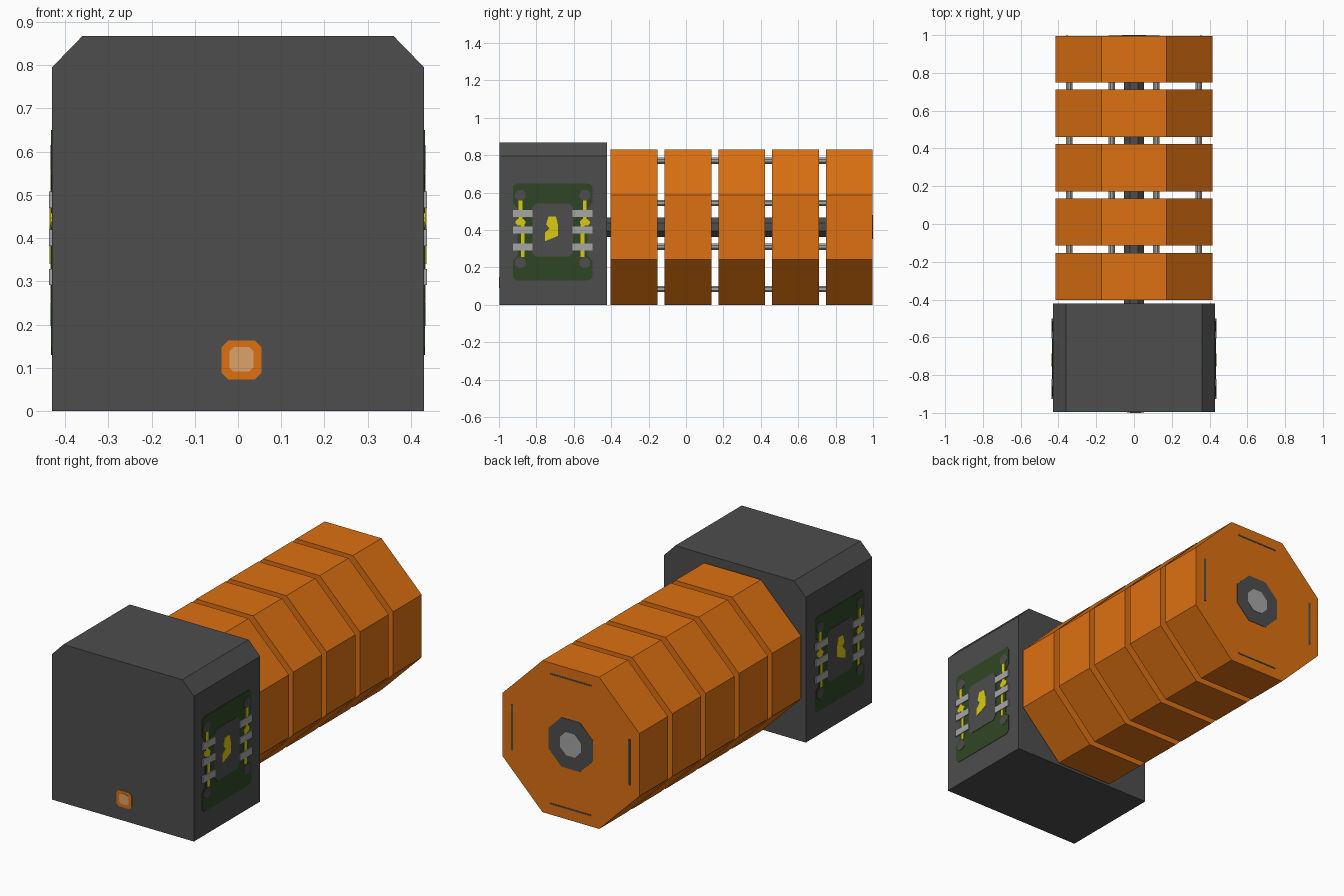
import bpy, bmesh, math
from mathutils import Vector

if "Cube" in bpy.data.objects:
    bpy.data.objects.remove(bpy.data.objects["Cube"])


def material(name, r, g, b):
    m = bpy.data.materials.new(name)
    m.diffuse_color = (r, g, b, 1)
    m.use_nodes = True
    m.node_tree.nodes["Principled BSDF"].inputs["Base Color"].default_value = m.diffuse_color
    return m


ORANGE = material("orange", 0.72, 0.165, 0.006)
DARK = material("dark grey", 0.075, 0.075, 0.075)
LIGHT = material("light grey", 0.38, 0.38, 0.38)
GREEN = material("board green", 0.028, 0.062, 0.018)
YELLOW = material("yellow", 0.70, 0.60, 0.005)
TAN = material("tan", 0.72, 0.37, 0.14)


def prism(name, pts, lo, hi, axis, mat, mirror=False):
    """Extrude a 2D profile (x,z) along y, or (y,z) along x."""
    place = (lambda p, t: (p[0], t, p[1])) if axis == "y" else (lambda p, t: (t, p[0], p[1]))
    bm = bmesh.new()
    face = bm.faces.new([bm.verts.new(place(p, lo)) for p in pts])
    ext = bmesh.ops.extrude_face_region(bm, geom=[face])
    move = Vector((0, hi - lo, 0)) if axis == "y" else Vector((hi - lo, 0, 0))
    bmesh.ops.translate(bm, verts=[v for v in ext["geom"] if isinstance(v, bmesh.types.BMVert)], vec=move)
    bmesh.ops.recalc_face_normals(bm, faces=bm.faces)
    me = bpy.data.meshes.new(name)
    bm.to_mesh(me)
    bm.free()
    me.materials.append(mat)
    ob = bpy.data.objects.new(name, me)
    bpy.context.collection.objects.link(ob)
    if mirror:
        ob.modifiers.new("mirror", "MIRROR").use_axis[0] = True
    return ob


def ngon(cx, cz, apothem, n=8):
    r = apothem / math.cos(math.pi / n)
    return [(cx + r * math.cos((2 * i + 1) * math.pi / n),
             cz + r * math.sin((2 * i + 1) * math.pi / n)) for i in range(n)]


def rect(x0, x1, z0, z1, c=0.0):
    """Rectangle, with cut corners when c > 0."""
    if not c:
        return [(x0, z0), (x1, z0), (x1, z1), (x0, z1)]
    return [(x0 + c, z0), (x1 - c, z0), (x1, z0 + c), (x1, z1 - c),
            (x1 - c, z1), (x0 + c, z1), (x0, z1 - c), (x0, z0 + c)]


# Main housing with chamfered top edges
prism("housing", [(-0.43, 0), (0.43, 0), (0.43, 0.795), (0.36, 0.867), (-0.36, 0.867), (-0.43, 0.795)],
      -0.996, -0.422, "y", DARK)

# Front button
prism("button_ring", rect(-0.038, 0.054, 0.073, 0.163, 0.015), -0.998, -0.995, "y", ORANGE)
prism("button_centre", rect(-0.02, 0.036, 0.091, 0.148, 0.01), -1.0, -0.995, "y", TAN)

# Octagonal segments on a shaft
CZ = 0.415
for i in range(5):
    y0 = -0.403 + 0.288 * i
    y1 = 0.996 if i == 4 else y0 + 0.25
    prism(f"segment_{i + 1}", ngon(0, CZ, 0.415), y0, y1, "y", ORANGE)
prism("shaft", ngon(0, 0.416, 0.052), -0.45, 0.98, "y", DARK)
prism("end_washer", ngon(0, 0.416, 0.135), 0.99, 0.998, "y", DARK)
prism("end_pin", ngon(0, 0.416, 0.064), 0.99, 1.0, "y", LIGHT)

# Eight tie rods and the four slots that show on the end face
RZ = 0.428
A, B = 0.343, 0.117
for sx in (-1, 1):
    for sz in (-1, 1):
        for dx, dz in ((A, B), (B, A)):
            prism("tie_rod", ngon(sx * dx, RZ + sz * dz, 0.017), -0.39, 0.985, "y", LIGHT)
for s in (-1, 1):
    x, z = s * 0.355, CZ + s * 0.355
    prism("side_slot", rect(x - 0.006, x + 0.006, CZ - 0.125, CZ + 0.125), 0.99, 0.998, "y", DARK)
    prism("top_slot", rect(-0.125, 0.125, z - 0.004, z + 0.004), 0.99, 0.998, "y", DARK)

# Circuit panels on both sides of the housing
MID = -0.713


def plate(name, pts, height, mat):
    prism(name, pts, 0.428, 0.43 + height, "x", mat, mirror=True)


half = [(0.195, 0.13), (0.213, 0.148), (0.213, 0.235), (0.187, 0.265),
        (0.187, 0.515), (0.213, 0.545), (0.213, 0.632), (0.195, 0.65)]
plate("board", [(MID + y, z) for y, z in half] + [(MID - y, z) for y, z in reversed(half)], 0.002, GREEN)
plate("chip", rect(MID - 0.108, MID + 0.108, 0.258, 0.542, 0.02), 0.004, DARK)
plate("chip_mark", [(-0.755, 0.34), (-0.705, 0.36), (-0.685, 0.37), (-0.685, 0.43), (-0.695, 0.472),
                    (-0.735, 0.472), (-0.748, 0.43), (-0.73, 0.41), (-0.755, 0.385)], 0.006, YELLOW)
for s in (-1, 1):
    y = MID + s * 0.172
    for z in (0.225, 0.587):
        plate("board_hole", ngon(y, z, 0.028), 0.004, DARK)
    # traces: straight runs with a sideways jog
    plate("trace_upper", rect(y - 0.01, y + 0.01, 0.44, 0.56), 0.004, YELLOW)
    j = y - s * 0.012
    plate("trace_jog", rect(y - 0.027, y + 0.027, 0.425, 0.458, 0.012), 0.004, YELLOW)
    plate("trace_lower", rect(j - 0.01, j + 0.01, 0.255, 0.43), 0.0035, YELLOW)
    for z in (0.31, 0.401, 0.489):
        yc = MID + s * 0.16
        plate("terminal", rect(yc - 0.053, yc + 0.053, z - 0.019, z + 0.019), 0.007, LIGHT)
